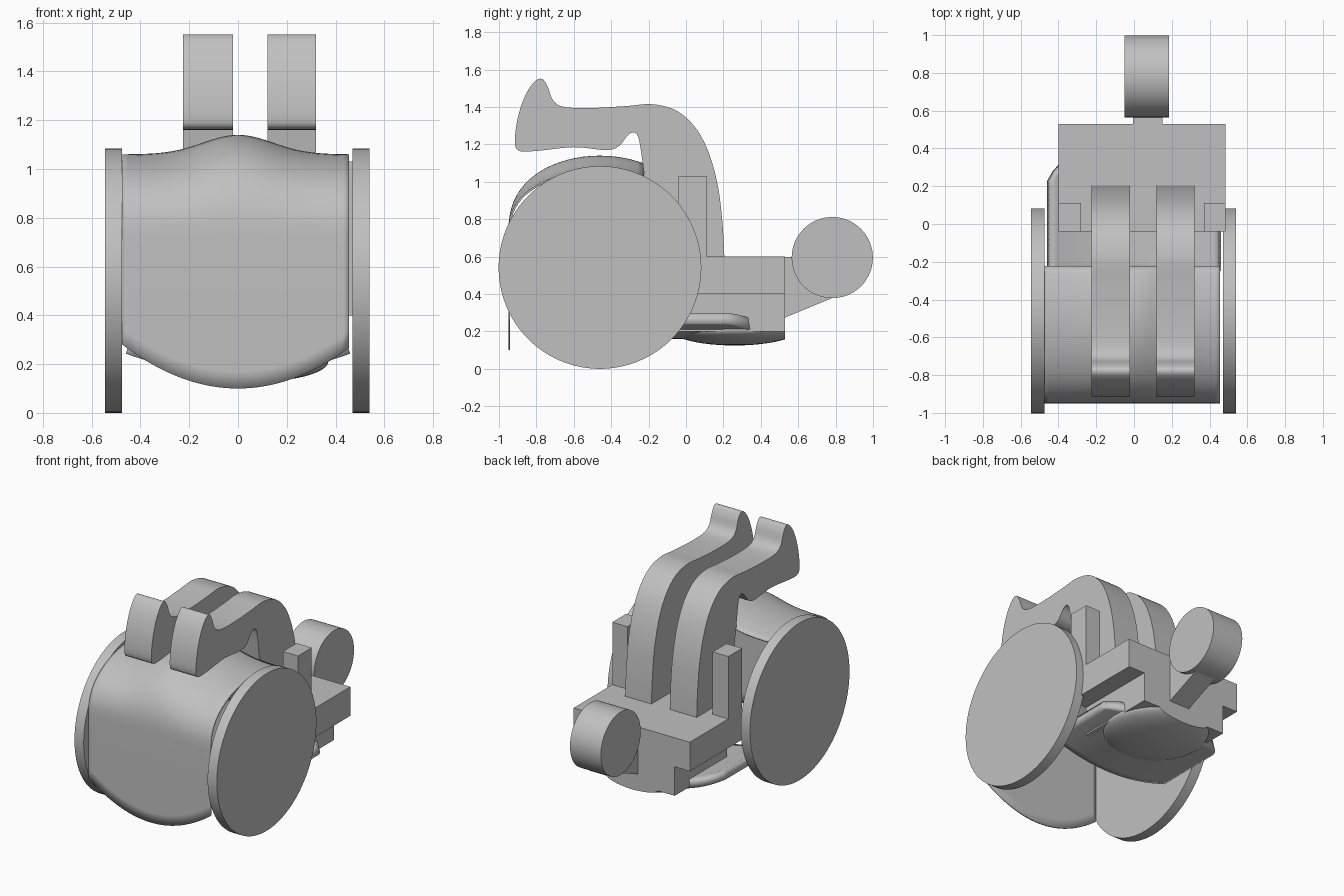
import bpy
import bmesh
from math import cos, sin, pi, radians, exp
from mathutils import Matrix

cube = bpy.data.objects.get("Cube")
if cube:
    bpy.data.objects.remove(cube, do_unlink=True)

GREY = (0.53, 0.53, 0.53, 1.0)
mat = bpy.data.materials.new("plain grey")
mat.use_nodes = True
mat.diffuse_color = GREY
mat.node_tree.nodes["Principled BSDF"].inputs["Base Color"].default_value = GREY


def finish(name, bm, smooth=False):
    bmesh.ops.recalc_face_normals(bm, faces=bm.faces[:])
    mesh = bpy.data.meshes.new(name)
    bm.to_mesh(mesh)
    bm.free()
    mesh.materials.append(mat)
    obj = bpy.data.objects.new(name, mesh)
    bpy.context.collection.objects.link(obj)
    if smooth:
        bpy.ops.object.select_all(action="DESELECT")
        obj.select_set(True)
        bpy.context.view_layer.objects.active = obj
        bpy.ops.object.shade_smooth_by_angle(angle=radians(35))
    return obj


def box(name, x0, x1, y0, y1, z0, z1):
    bm = bmesh.new()
    m = Matrix.Translation(((x0 + x1) / 2, (y0 + y1) / 2, (z0 + z1) / 2))
    m = m @ Matrix.Diagonal((x1 - x0, y1 - y0, z1 - z0, 1))
    bmesh.ops.create_cube(bm, size=1, matrix=m)
    return finish(name, bm)


def disc(name, x0, x1, y, z, r, sides=96):
    bm = bmesh.new()
    m = Matrix.Translation(((x0 + x1) / 2, y, z)) @ Matrix.Rotation(pi / 2, 4, "Y")
    bmesh.ops.create_cone(bm, cap_ends=True, segments=sides, radius1=r,
                          radius2=r, depth=x1 - x0, matrix=m)
    return finish(name, bm, True)


def extrude_x(name, profile, x0, x1, smooth=False):
    bm = bmesh.new()
    face = bm.faces.new([bm.verts.new((x0, y, z)) for y, z in profile])
    ext = bmesh.ops.extrude_face_region(bm, geom=[face])
    moved = [v for v in ext["geom"] if isinstance(v, bmesh.types.BMVert)]
    bmesh.ops.translate(bm, verts=moved, vec=(x1 - x0, 0, 0))
    return finish(name, bm, smooth)


def sheet(name, rows, thickness):
    bm = bmesh.new()
    grid = [[bm.verts.new(p) for p in row] for row in rows]
    for a, b in zip(grid, grid[1:]):
        for i in range(len(a) - 1):
            bm.faces.new((a[i], a[i + 1], b[i + 1], b[i]))
    obj = finish(name, bm, True)
    mod = obj.modifiers.new("thickness", "SOLIDIFY")
    mod.thickness = thickness
    mod.offset = 0
    return obj


def rounded(points, steps=5):
    # Catmull-Rom curve through an open run of points
    pts = [points[0]] + points + [points[-1]]
    out = []
    for a, b, c, d in zip(pts, pts[1:], pts[2:], pts[3:]):
        for k in range(steps):
            t = k / steps
            out.append(tuple(
                0.5 * (2 * q + (r - p) * t + (2 * p - 5 * q + 4 * r - s) * t * t
                       + (3 * q - p - 3 * r + s) * t ** 3)
                for p, q, r, s in zip(a, b, c, d)))
    return out + [points[-1]]


# Side discs
disc("right_wheel", -0.545, -0.475, -0.46, 0.542, 0.542)
disc("left_wheel", 0.47, 0.54, -0.46, 0.542, 0.542)

# Hollow body: flat front wall that rolls over into a humped top
rows = []
for i in range(41):
    x = -0.475 + 0.93 * i / 40
    crest = 1.055 + 0.08 * exp(-(x / 0.2) ** 2)
    low = 0.1 + 0.8 * x * x
    row = [(x, -0.945, low), (x, -0.945, low + 0.07), (x, -0.945, 0.5)]
    for k in range(25):
        t = radians(119) * k / 24
        row.append((x, -0.46 - 0.485 * cos(t),
                    0.72 + (crest - 0.72) * sin(t) ** 0.8))
    rows.append(row)
sheet("body_shell", rows, 0.01)

# Curved floor with rounded rear corners
rows = []
for i in range(33):
    x = -0.45 + 0.9 * i / 32
    end = 0.1 + 0.29 * (1 - abs(x / 0.475) ** 4) ** 0.5
    rows.append([(x, -0.25 + (end + 0.25) * k / 16, 0.19 + 0.4 * x * x)
                 for k in range(17)])
sheet("floor_tongue", rows, 0.06)

# Rear deck, lower block and posts
box("deck", -0.4, 0.485, -0.04, 0.53, 0.4, 0.6)
box("lower_block", -0.285, 0.36, -0.04, 0.53, 0.2, 0.4)
box("right_post", -0.4, -0.28, -0.04, 0.11, 0.6, 1.03)
box("left_post", 0.37, 0.485, -0.04, 0.11, 0.6, 1.03)

# Shallow bulge under the block, cut flush with its rear
bm = bmesh.new()
m = Matrix.Translation((0.04, 0.26, 0.21)) @ Matrix.Diagonal((0.33, 0.34, 0.085, 1))
bmesh.ops.create_uvsphere(bm, u_segments=48, v_segments=24, radius=1, matrix=m)
for y, n in ((0.53, 1), (-0.04, -1)):
    cut = bmesh.ops.bisect_plane(bm, geom=bm.verts[:] + bm.edges[:] + bm.faces[:],
                                 plane_co=(0, y, 0), plane_no=(0, n, 0),
                                 clear_outer=True)
    rim = [e for e in cut["geom_cut"] if isinstance(e, bmesh.types.BMEdge)]
    bmesh.ops.holes_fill(bm, edges=rim)
finish("under_bulge", bm, True)

# Pair of forward-curving horns
horn = rounded([
    (0.205, 0.6), (0.195, 0.78), (0.17, 0.98), (0.12, 1.16), (0.05, 1.29),
    (-0.05, 1.38), (-0.18, 1.415), (-0.32, 1.405), (-0.5, 1.395), (-0.65, 1.4),
    (-0.71, 1.435), (-0.74, 1.51), (-0.77, 1.55), (-0.81, 1.535), (-0.86, 1.46),
    (-0.9, 1.34), (-0.915, 1.21), (-0.89, 1.165), (-0.8, 1.165), (-0.6, 1.185),
    (-0.43, 1.17), (-0.36, 1.19), (-0.31, 1.25), (-0.275, 1.263), (-0.25, 1.22),
    (-0.225, 1.05)]) + [(-0.19, 0.85), (-0.04, 0.58), (0.205, 0.58)]
extrude_x("right_horn", horn, -0.225, -0.02, True)
extrude_x("left_horn", horn, 0.12, 0.32, True)

# Rear roller on its bracket
disc("rear_roller", -0.05, 0.185, 0.782, 0.595, 0.217, 72)
extrude_x("roller_bracket", [(0.5, 0.262), (0.79, 0.382), (0.79, 0.597), (0.5, 0.597)],
          -0.005, 0.15)
